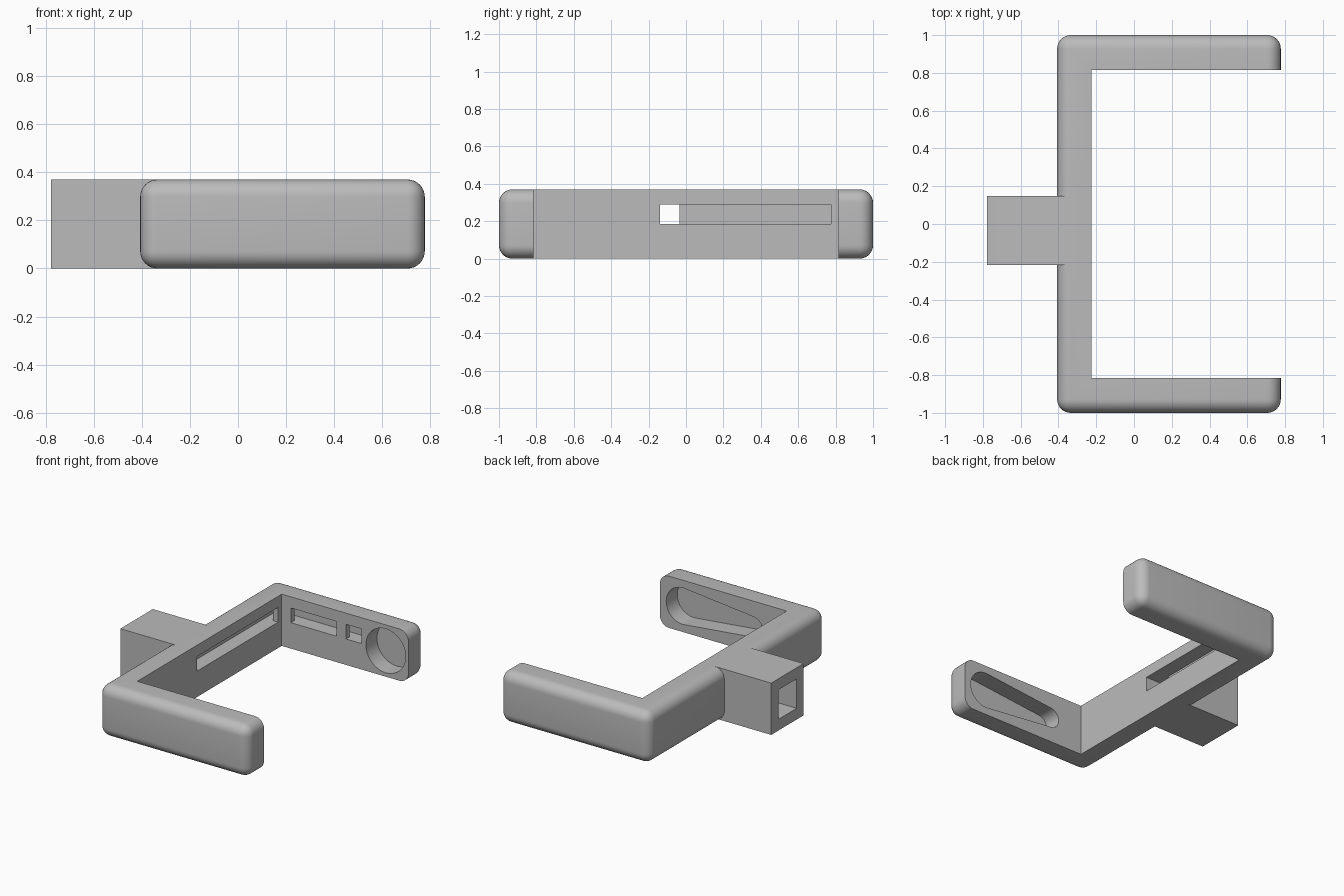
import bpy, bmesh, math

if "Cube" in bpy.data.objects:
    bpy.data.objects.remove(bpy.data.objects["Cube"])


def finish(bm, name):
    bmesh.ops.recalc_face_normals(bm, faces=bm.faces)
    me = bpy.data.meshes.new(name)
    bm.to_mesh(me)
    bm.free()
    ob = bpy.data.objects.new(name, me)
    bpy.context.collection.objects.link(ob)
    return ob


def box(name, x, y, z, radius=0):
    bm = bmesh.new()
    bmesh.ops.create_cube(bm, size=1)
    for v in bm.verts:
        v.co = [(a[0] + a[1]) / 2 + c * (a[1] - a[0]) for a, c in zip((x, y, z), v.co)]
    if radius:
        bmesh.ops.bevel(bm, geom=bm.edges[:], offset=radius, segments=8,
                        profile=0.5, affect='EDGES')
    return finish(bm, name)


def arc(cx, cz, r, a0, a1, n=32):
    return [(cx + r * math.cos(a0 + (a1 - a0) * i / n),
             cz + r * math.sin(a0 + (a1 - a0) * i / n)) for i in range(n + 1)]


def prism(name, outline, y0, y1):
    bm = bmesh.new()
    f = bm.faces.new([bm.verts.new((x, y0, z)) for x, z in outline])
    ext = bmesh.ops.extrude_face_region(bm, geom=[f])['geom']
    bmesh.ops.translate(bm, vec=(0, y1 - y0, 0),
                        verts=[g for g in ext if isinstance(g, bmesh.types.BMVert)])
    return finish(bm, name)


def combine(target, tool, operation='DIFFERENCE'):
    bpy.context.view_layer.objects.active = target
    m = target.modifiers.new(tool.name, 'BOOLEAN')
    m.operation, m.solver, m.object = operation, 'EXACT', tool
    bpy.ops.object.modifier_apply(modifier=m.name)
    bpy.data.objects.remove(tool)


# Rounded C-shaped frame: filleted block with a sharp pocket cut out
frame = box('fork_frame', (-0.407, 0.777), (-1, 1), (0, 0.37), 0.072)
combine(frame, box('gap', (-0.225, 1), (-0.815, 0.815), (-0.5, 1)))

# Mounting stub on the back
combine(frame, box('mount_stub', (-0.777, -0.3), (-0.218, 0.148), (0, 0.37)), 'UNION')

# Square socket in the stub, narrowing to a cable passage
Z = (0.185, 0.29)
combine(frame, box('socket', (-0.9, -0.43), (-0.14, 0.066), (0.08, 0.29)))
combine(frame, box('passage', (-0.5, -0.3), (-0.14, -0.036), Z))

# Cable channel: slot openings, joined behind thin bridges
combine(frame, box('spine_slot', (-0.33, -0.1), (-0.14, 0.775), Z))
combine(frame, box('spine_tunnel', (-0.33, -0.265), (0.7, 0.92), Z))
combine(frame, box('arm_tunnel', (-0.33, 0.41), (0.855, 0.92), Z))
for x in ((-0.153, 0.207), (0.282, 0.405)):
    combine(frame, box('arm_slot', x, (0.7, 0.92), Z))

# Round pocket in one arm
cx, cz, R = 0.597, 0.185, 0.157
combine(frame, prism('round_pocket', arc(cx, cz, R, 0, 2 * math.pi, 64)[:-1], 0.7, 0.94))

# Tapered pocket in the other arm: hull of a large and a small circle
R, sx, r = 0.13, 0.04, 0.073
t = math.acos((R - r) / (cx - sx))
outline = (arc(cx, cz, R, -(math.pi - t), math.pi - t)
           + arc(sx, cz, r, math.pi - t, math.pi + t, 16))
combine(frame, prism('tapered_pocket', outline, -0.7, -0.94))

# Mid grey finish
grey = bpy.data.materials.new('mid_grey')
grey.diffuse_color = (0.5, 0.5, 0.5, 1)
grey.use_nodes = True
grey.node_tree.nodes["Principled BSDF"].inputs["Base Color"].default_value = grey.diffuse_color
frame.data.materials.clear()
frame.data.materials.append(grey)

bpy.ops.object.select_all(action='DESELECT')
frame.select_set(True)
bpy.context.view_layer.objects.active = frame
bpy.ops.object.shade_smooth_by_angle(angle=math.radians(30))
